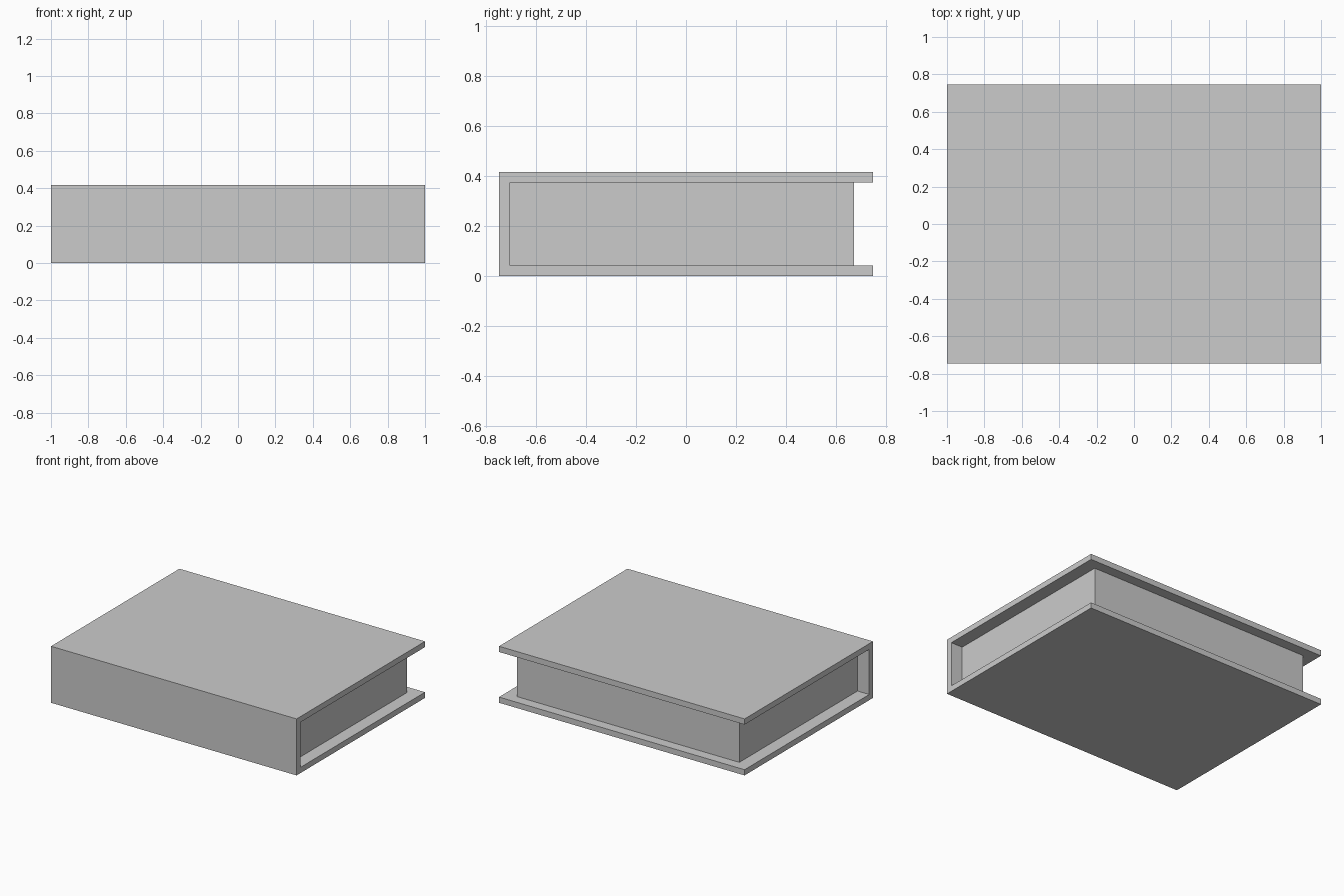
import bpy

if "Cube" in bpy.data.objects:
    bpy.data.objects.remove(bpy.data.objects["Cube"])

grey = bpy.data.materials.new("light grey")
grey.diffuse_color = (0.6, 0.6, 0.6, 1)
grey.use_nodes = True
grey.node_tree.nodes["Principled BSDF"].inputs["Base Color"].default_value = grey.diffuse_color

W, D, H = 1.0, 0.747, 0.416   # half width, half depth, height
T = 0.042                     # board thickness
SPINE = -0.703                # inner face of the spine


def prism(name, profile, half_width):
    """Extrude a (y, z) profile along x, centred on x = 0."""
    n = len(profile)
    verts = [(x, y, z) for x in (-half_width, half_width) for y, z in profile]
    faces = [tuple(reversed(range(n))), tuple(range(n, 2 * n))]
    faces += [(i, (i + 1) % n, n + (i + 1) % n, n + i) for i in range(n)]
    mesh = bpy.data.meshes.new(name)
    mesh.from_pydata(verts, [], faces)
    mesh.materials.append(grey)
    obj = bpy.data.objects.new(name, mesh)
    bpy.context.collection.objects.link(obj)
    return obj


# Cover: two boards joined by the spine at the front
prism("cover", [(-D, 0), (D, 0), (D, T), (SPINE, T),
                (SPINE, H - T), (D, H - T), (D, H), (-D, H)], W)

# Page block, set back from the three open edges
prism("pages", [(SPINE, T), (0.672, T), (0.672, H - T), (SPINE, H - T)], 0.905)
